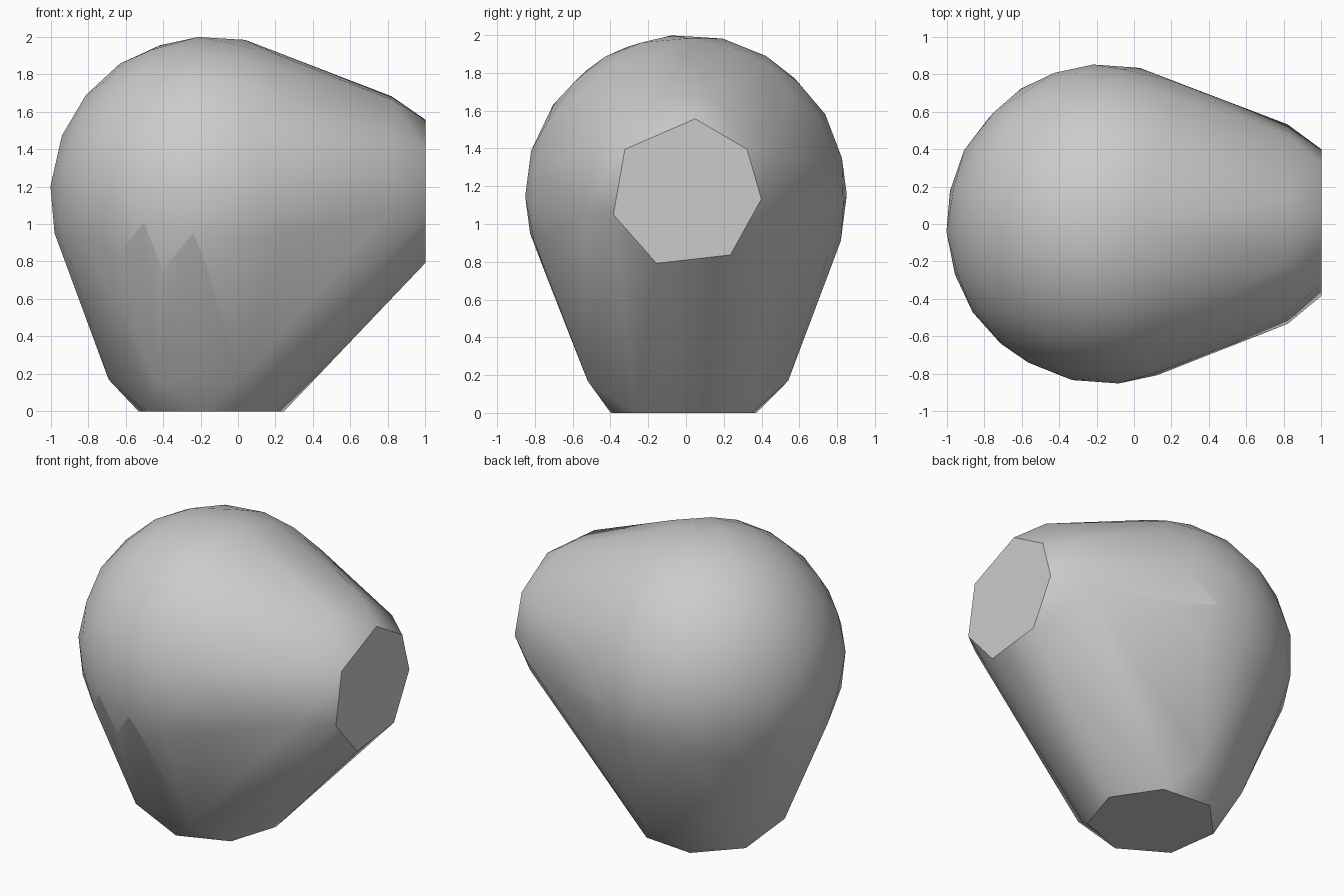
import bpy, bmesh
from math import radians, cos, sin
from mathutils import Vector, Matrix, Euler

cube = bpy.data.objects.get("Cube")
if cube:
    bpy.data.objects.remove(cube, do_unlink=True)

CENTRE = Vector((-0.15, 0, 1.15))


def material(name, value):
    mat = bpy.data.materials.new(name)
    mat.use_nodes = True
    colour = (value, value, value, 1)
    mat.diffuse_color = colour
    mat.node_tree.nodes["Principled BSDF"].inputs["Base Color"].default_value = colour
    return mat


def ring(bm, centre, u, v, radius, angles):
    """Points on a circle in the plane of u and v."""
    for a in angles:
        t = radians(a)
        bm.verts.new(Vector(centre) + radius * (cos(t) * Vector(u) + sin(t) * Vector(v)))


X, Y, Z = (1, 0, 0), (0, 1, 0), (0, 0, 1)
bm = bmesh.new()

# Round body
turn = Matrix.Translation(CENTRE) @ Euler((0.53, 0.06, 0.05)).to_matrix().to_4x4()
bmesh.ops.create_icosphere(bm, subdivisions=3, radius=0.854, matrix=turn)
bmesh.ops.delete(bm, geom=bm.faces[:], context='FACES_KEEP_BOUNDARY')
bmesh.ops.delete(bm, geom=bm.edges[:], context='EDGES_FACES') if bm.edges else None
if not bm.verts:
    bmesh.ops.create_icosphere(bm, subdivisions=3, radius=0.854, matrix=turn)

# Side opening: seven-sided end and its wider shoulder
ring(bm, (1, 0, 1.16), Y, Z, 0.4, [83, 36, -4, -54, -113, -164, 144])
ring(bm, (0.82, 0, 1.16), Y, Z, 0.54, [-10, 29, 75, 111, 151, 189])

# Foot: seven-sided end and its wider shoulder
ring(bm, (-0.15, 0, 0), X, Y, 0.4, [8 + i * 360 / 7 for i in range(7)])
ring(bm, (-0.15, 0, 0.17), X, Y, 0.545, [83, 135, 187, 238, 287])

# Wrap everything in one convex skin
hull = bmesh.ops.convex_hull(bm, input=bm.verts[:])
inside = {g for g in hull["geom_interior"] + hull["geom_unused"]
          if isinstance(g, bmesh.types.BMVert)}
bmesh.ops.delete(bm, geom=list(inside), context='VERTS')
bmesh.ops.dissolve_limit(bm, angle_limit=radians(0.5), verts=bm.verts[:], edges=bm.edges[:])
bmesh.ops.recalc_face_normals(bm, faces=bm.faces[:])

mesh = bpy.data.meshes.new("rounded_elbow")
bm.to_mesh(mesh)
bm.free()
body = bpy.data.objects.new("rounded_elbow", mesh)
bpy.context.collection.objects.link(body)
mesh.materials.append(material("light grey", 0.6))

bpy.ops.object.select_all(action='DESELECT')
body.select_set(True)
bpy.context.view_layer.objects.active = body
bpy.ops.object.shade_smooth_by_angle(angle=radians(38))
